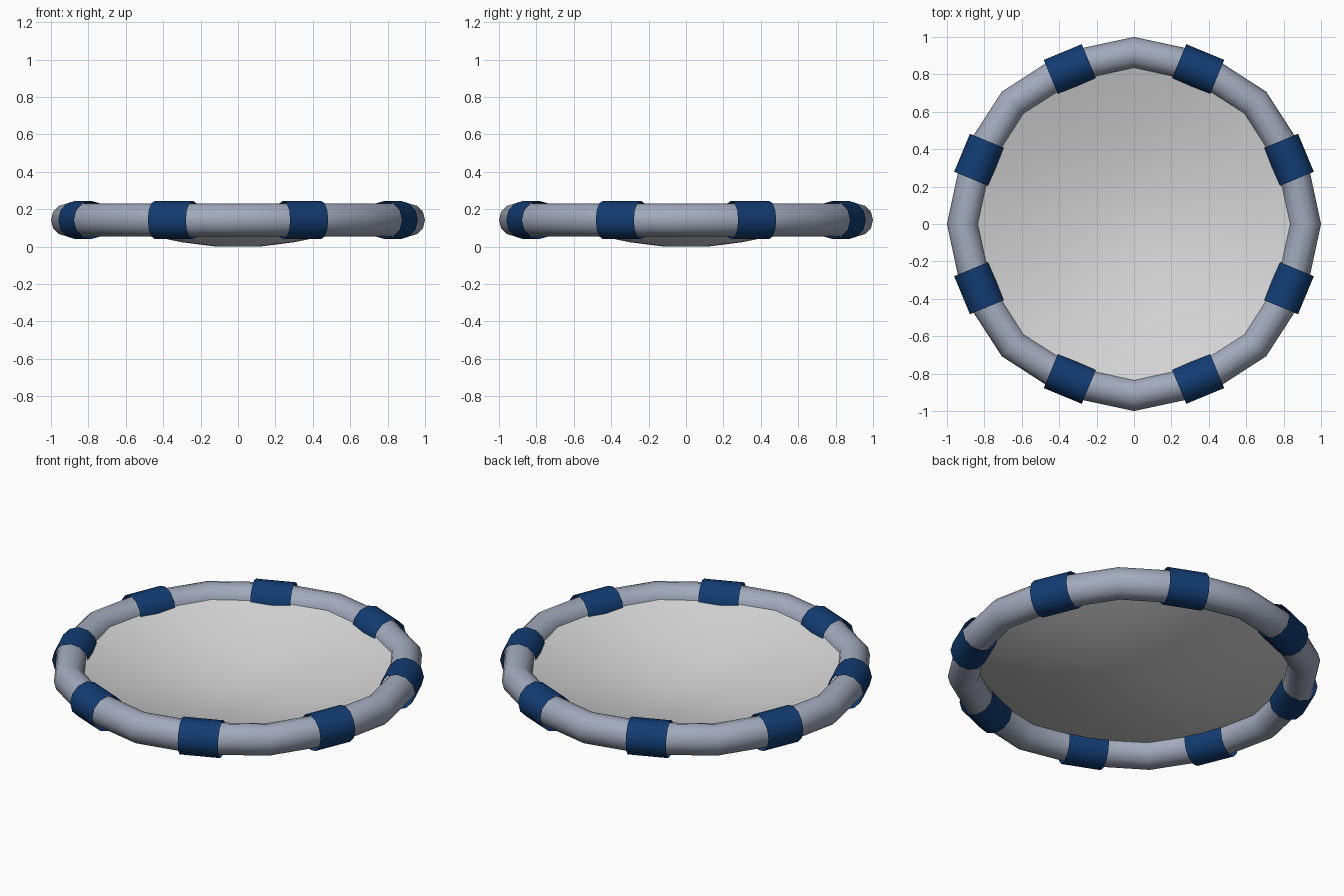
import bpy, math
from mathutils import Matrix

if "Cube" in bpy.data.objects:
    bpy.data.objects.remove(bpy.data.objects["Cube"])

def material(name, rgb):
    m = bpy.data.materials.new(name)
    m.diffuse_color = (*rgb, 1)
    m.use_nodes = True
    m.node_tree.nodes["Principled BSDF"].inputs["Base Color"].default_value = m.diffuse_color
    return m

GREY = material("tube_grey", (0.36, 0.40, 0.50))
NAVY = material("band_navy", (0.006, 0.045, 0.17))
PALE = material("floor_pale", (0.68, 0.68, 0.68))

def make(name, verts, faces, mat, angle):
    me = bpy.data.meshes.new(name)
    me.from_pydata(verts, [], faces)
    me.materials.append(mat)
    ob = bpy.data.objects.new(name, me)
    bpy.context.collection.objects.link(ob)
    bpy.ops.object.select_all(action='DESELECT')
    ob.select_set(True)
    bpy.context.view_layer.objects.active = ob
    bpy.ops.object.shade_smooth_by_angle(angle=math.radians(angle))
    return ob

SIDES, SEG, MID = 16, 12, 0.142

# Inflated ring: round section swept around 16 sides
verts, faces = [], []
for i in range(SIDES):
    a = math.tau * i / SIDES
    ring_r = 0.915 if i % 2 == 0 else 0.909   # tucked slightly under the bands
    for j in range(SEG):
        b = math.tau * j / SEG
        r = ring_r + 0.085 * math.cos(b)
        verts.append((r * math.cos(a), r * math.sin(a), MID + 0.0875 * math.sin(b)))
for i in range(SIDES):
    for j in range(SEG):
        k, l = (i + 1) % SIDES, (j + 1) % SEG
        faces.append((i * SEG + j, k * SEG + j, k * SEG + l, i * SEG + l))
make("inflated_ring", verts, faces, GREY, 40)

# Eight straight open sleeves around the ring
for n in range(8):
    rot = Matrix.Rotation(math.radians(22.5 + 45 * n), 4, 'Z')
    verts, faces = [], []
    for t in (-0.11, 0.11):
        for j in range(SEG):
            b = math.tau * j / SEG
            verts.append((0.895 + 0.1 * math.cos(b), t, MID + 0.1025 * math.sin(b)))
    for j in range(SEG):
        l = (j + 1) % SEG
        faces.append((j, SEG + j, SEG + l, l))
    ob = make(f"band_{n + 1}", verts, faces, NAVY, 40)
    ob.data.transform(rot)

# Thin sagging floor sheet, meeting the inside of the ring
profile = [(0.12, 0.0), (0.30, 0.023), (0.52, 0.068), (0.70, 0.12), (0.86, 0.172)]
verts = [(r * math.cos(math.tau * i / SIDES), r * math.sin(math.tau * i / SIDES), z)
         for r, z in profile for i in range(SIDES)]
faces = [tuple(range(SIDES))]
for p in range(len(profile) - 1):
    for i in range(SIDES):
        k = (i + 1) % SIDES
        faces.append((p * SIDES + i, (p + 1) * SIDES + i, (p + 1) * SIDES + k, p * SIDES + k))
make("floor_sheet", verts, faces, PALE, 60)
